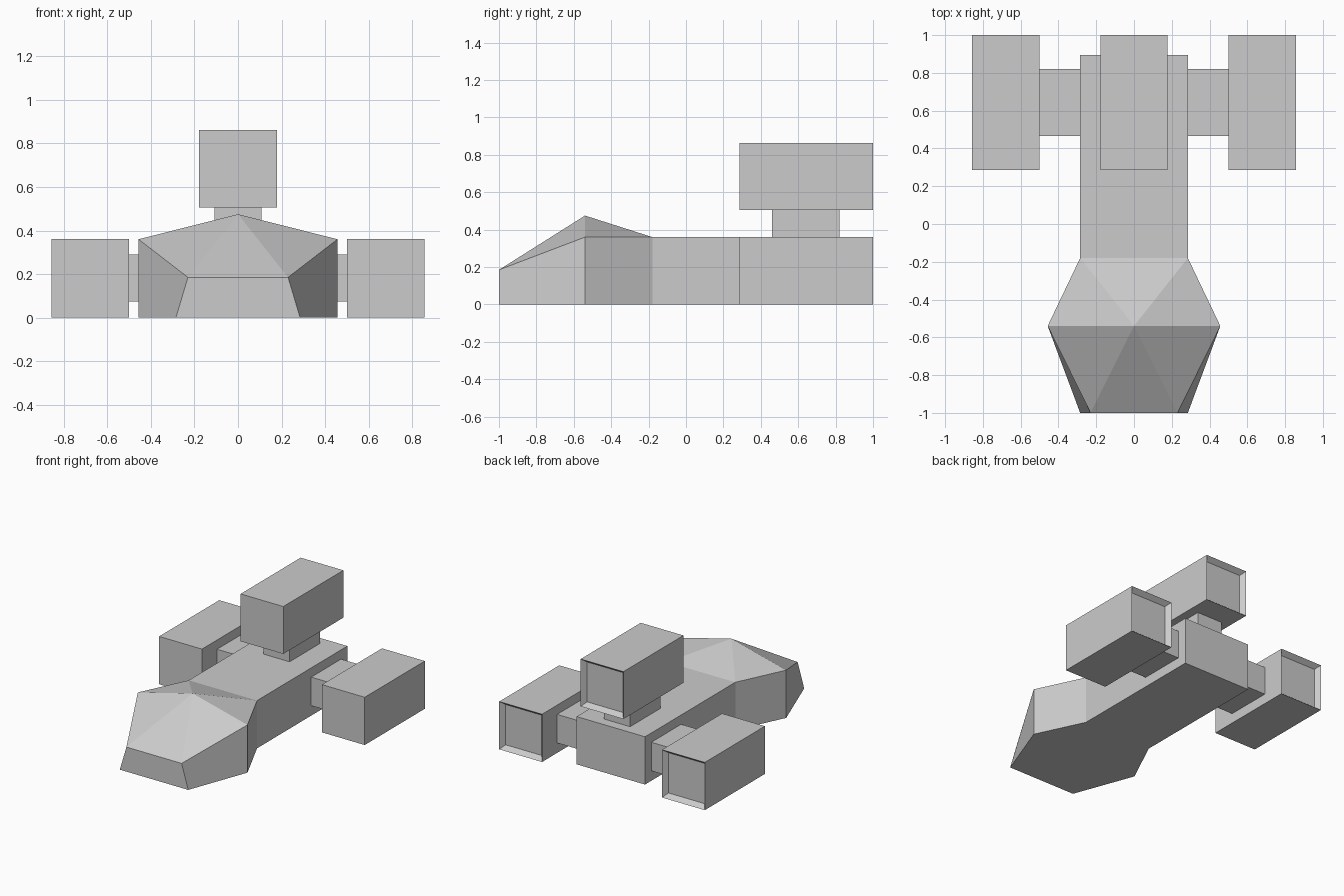
import bpy
import bmesh

cube = bpy.data.objects.get("Cube")
if cube:
    bpy.data.objects.remove(cube, do_unlink=True)

grey = bpy.data.materials.new("hull grey")
grey.use_nodes = True
colour = (0.6, 0.6, 0.6, 1)
grey.diffuse_color = colour
grey.node_tree.nodes["Principled BSDF"].inputs["Base Color"].default_value = colour


def finish(name, bm):
    bmesh.ops.recalc_face_normals(bm, faces=bm.faces)
    mesh = bpy.data.meshes.new(name)
    bm.to_mesh(mesh)
    bm.free()
    mesh.materials.append(grey)
    obj = bpy.data.objects.new(name, mesh)
    bpy.context.collection.objects.link(obj)
    return obj


def box(name, low, high, nozzle=False):
    bm = bmesh.new()
    bmesh.ops.create_cube(bm, size=1)
    for v in bm.verts:
        v.co = [a + (b - a) * (c + 0.5) for a, b, c in zip(low, high, v.co)]
    if nozzle:
        # Sunken exhaust with sloping walls
        rear = max(bm.faces, key=lambda f: f.calc_center_median().y)
        bmesh.ops.inset_region(bm, faces=[rear], thickness=0.04)
        for v in rear.verts:
            v.co.y -= 0.036
    return finish(name, bm)


# Hull: stations of (y, bottom half width, top half width, top height)
stations = [(-1, 0.285, 0.23, 0.185), (-0.54, 0.457, 0.457, 0.36),
            (-0.18, 0.285, 0.285, 0.36), (0.895, 0.285, 0.285, 0.36)]
bm = bmesh.new()
rings = [[bm.verts.new(p) for p in
          ((-b, y, 0), (b, y, 0), (t, y, h), (-t, y, h))]
         for y, b, t, h in stations]
peak = bm.verts.new((0, -0.54, 0.475))
for front, back in zip(rings, rings[1:]):
    for i in (0, 1, 3):
        j = (i + 1) % 4
        bm.faces.new((front[i], front[j], back[j], back[i]))
bm.faces.new(rings[0])
bm.faces.new(rings[3])
bm.faces.new((rings[2][2], rings[2][3], rings[3][3], rings[3][2]))

# Canopy fanned around its peak
rim = [r[2] for r in rings[:3]] + [r[3] for r in reversed(rings[:3])]
for a, b in zip(rim, rim[1:] + rim[:1]):
    bm.faces.new((a, b, peak))
finish("hull", bm)

# Side engines and their pylons
for side, s in (("left", 1), ("right", -1)):
    x = sorted((s * 0.5, s * 0.857))
    box(side + "_engine", (x[0], 0.285, 0), (x[1], 1, 0.36), True)
    x = sorted((s * 0.28, s * 0.5))
    box(side + "_pylon", (x[0], 0.465, 0.075), (x[1], 0.82, 0.29))

# Upper engine and its pylon
box("top_engine", (-0.178, 0.285, 0.505), (0.178, 1, 0.862), True)
box("top_pylon", (-0.108, 0.46, 0.355), (0.108, 0.82, 0.505))
